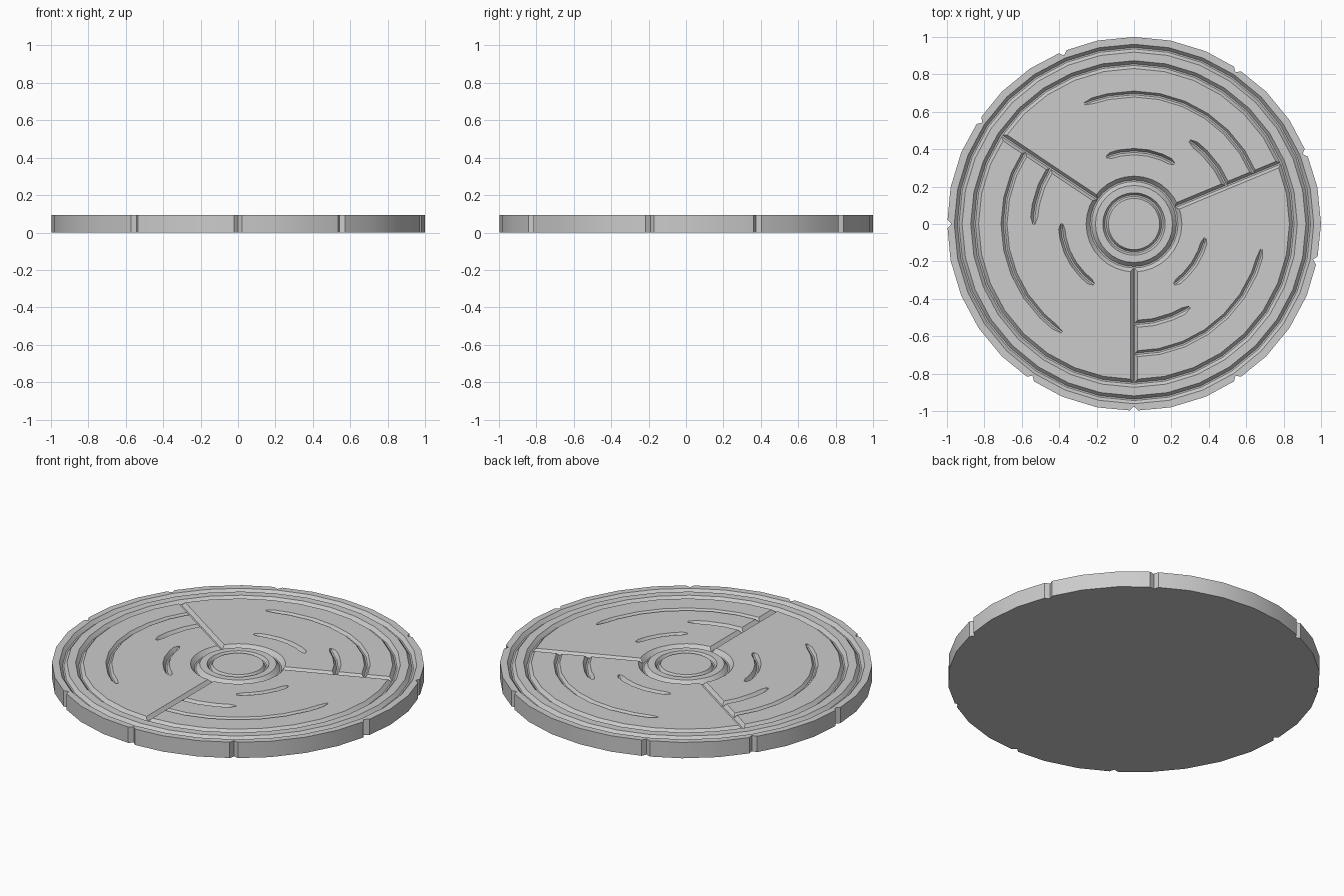
import bpy, bmesh
from math import cos, sin, radians

if "Cube" in bpy.data.objects:
    bpy.data.objects.remove(bpy.data.objects["Cube"])

TOP = 0.094
STEP = 11.25                    # 32-sided disc


def polar(r, deg):
    return r * cos(radians(deg)), r * sin(radians(deg))


def make_object(name, bm):
    bmesh.ops.recalc_face_normals(bm, faces=bm.faces)
    me = bpy.data.meshes.new(name)
    bm.to_mesh(me)
    bm.free()
    ob = bpy.data.objects.new(name, me)
    bpy.context.collection.objects.link(ob)
    return ob


def sweep(sections, closed):
    """Skin a list of matching cross-sections into a solid."""
    bm = bmesh.new()
    rings = [[bm.verts.new(p) for p in s] for s in sections]
    n, m = len(rings), len(rings[0])
    for i in range(n if closed else n - 1):
        a, b = rings[i], rings[(i + 1) % n]
        for k in range(m):
            bm.faces.new((a[k], a[(k + 1) % m], b[(k + 1) % m], b[k]))
    if not closed:
        bm.faces.new(rings[0])
        bm.faces.new(rings[-1])
    return make_object("groove_cutter", bm)


def v_profile(w, d):
    """V groove section (offset, z), closed off above the top surface."""
    return [(-w / 2, TOP), (-w / 2, TOP + 0.03), (w / 2, TOP + 0.03),
            (w / 2, TOP), (0.004, TOP - d), (-0.004, TOP - d)]


def arc_cutter(r, w, d, a0=0, a1=360, taper0=False, taper1=False):
    closed = a1 - a0 == 360
    count = round((a1 - a0) / STEP)
    stops = [(a0 + i * STEP, 1) for i in range(count + (not closed))]
    # free ends fade out
    if taper0:
        stops[0:1] = [(a0, 0.35), (a0 + 4, 1)]
    if taper1:
        stops[-1:] = [(a1 - 4, 1), (a1, 0.35)]
    return sweep([[(*polar(r + o, a), z) for o, z in v_profile(w * s, d * s)]
                  for a, s in stops], closed)


def spoke_cutter(a, r0, r1, w, d):
    ux, uy = polar(1, a)
    return sweep([[(r * ux - o * uy, r * uy + o * ux, z) for o, z in v_profile(w, d)]
                  for r in (r0, r1)], False)


# Disc outline with small edge notches
notches = {2, 5, 10, 13, 16, 21, 24, 27, 31}
outline = []
for i in range(32):
    a = i * STEP
    if i in notches:
        outline += [polar(0.997, a - 1.3), polar(0.976, a), polar(0.997, a + 1.3)]
    else:
        outline.append(polar(1, a))
bm = bmesh.new()
base = bm.faces.new([bm.verts.new((x, y, 0)) for x, y in outline])
up = bmesh.ops.extrude_face_region(bm, geom=[base], use_keep_orig=True)["geom"]
bmesh.ops.translate(bm, verts=[v for v in up if isinstance(v, bmesh.types.BMVert)],
                    vec=(0, 0, TOP))
disc = make_object("carved_disc", bm)

# Full ring grooves: rim pair and hub pair
cutters = [arc_cutter(0.94, 0.042, 0.02), arc_cutter(0.852, 0.042, 0.02),
           arc_cutter(0.231, 0.05, 0.025), arc_cutter(0.152, 0.03, 0.018)]
# Spoke grooves between hub and rim
cutters += [spoke_cutter(a, 0.235, 0.85, 0.038, 0.02) for a in (22.5, 146.25, 270)]
# Long arcs starting at a spoke
cutters += [arc_cutter(0.695, 0.032, 0.016, 22.5, 112.5, False, True),
            arc_cutter(0.695, 0.032, 0.016, 146.25, 236.25, False, True),
            arc_cutter(0.695, 0.032, 0.016, 270, 348.75, False, True)]
# Middle short arcs
cutters += [arc_cutter(0.535, 0.038, 0.022, 22.5, 56.25, False, True),
            arc_cutter(0.535, 0.038, 0.022, 146.25, 180, False, True),
            arc_cutter(0.535, 0.038, 0.022, 270, 303.75, False, True)]
# Inner short arcs
cutters += [arc_cutter(0.387, 0.034, 0.022, 56.25, 112.5, True, True),
            arc_cutter(0.387, 0.034, 0.022, 180, 236.25, True, True),
            arc_cutter(0.387, 0.034, 0.022, 303.75, 348.75, True, True)]

# Carve the grooves
bpy.context.view_layer.objects.active = disc
disc.select_set(True)
for c in cutters:
    c.hide_render = True
    mod = disc.modifiers.new("carve", 'BOOLEAN')
    mod.operation = 'DIFFERENCE'
    mod.solver = 'EXACT'
    mod.object = c
    bpy.ops.object.modifier_apply(modifier=mod.name)
    bpy.data.objects.remove(c)

bpy.ops.object.shade_smooth_by_angle(angle=radians(25))
